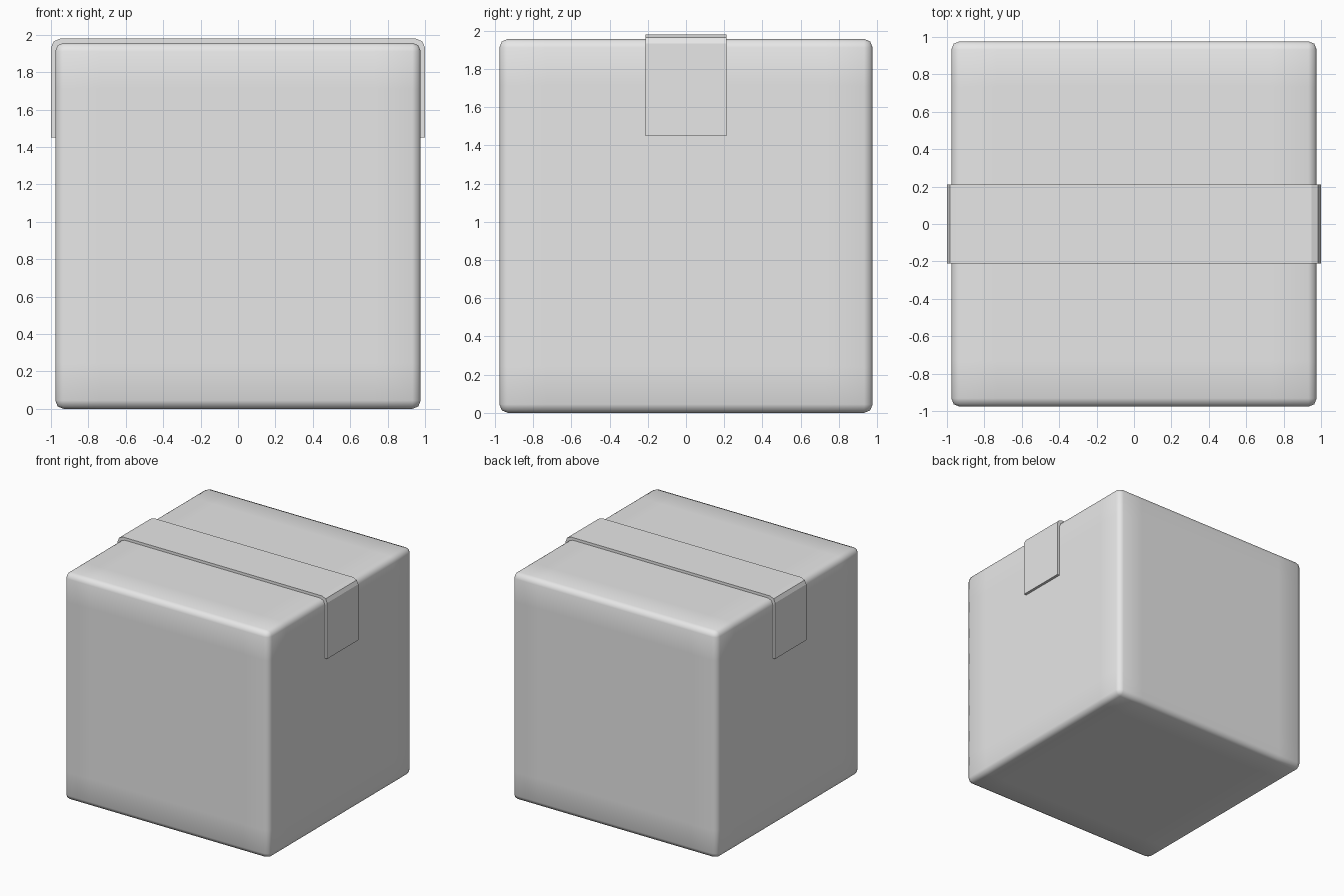
import bpy, bmesh

if "Cube" in bpy.data.objects:
    bpy.data.objects.remove(bpy.data.objects["Cube"])

grey = bpy.data.materials.new("light grey")
grey.diffuse_color = (0.8, 0.8, 0.8, 1)
grey.use_nodes = True
grey.node_tree.nodes["Principled BSDF"].inputs["Base Color"].default_value = grey.diffuse_color


def make_object(name, bm):
    bmesh.ops.recalc_face_normals(bm, faces=bm.faces[:])
    mesh = bpy.data.meshes.new(name)
    bm.to_mesh(mesh)
    bm.free()
    mesh.materials.append(grey)
    obj = bpy.data.objects.new(name, mesh)
    bpy.context.collection.objects.link(obj)
    return obj


# Box: gridded cube with small rounded edges, smooth shaded
SIZE, HEIGHT = 1.954, 1.957
bm = bmesh.new()
bmesh.ops.create_cube(bm, size=1)
bmesh.ops.subdivide_edges(bm, edges=bm.edges[:], cuts=7, use_grid_fill=True)
for v in bm.verts:
    v.co = (v.co.x * SIZE, v.co.y * SIZE, (v.co.z + 0.5) * HEIGHT)
sharp = [e for e in bm.edges if e.calc_face_angle(0) > 1]
bmesh.ops.bevel(bm, geom=sharp, offset=0.045, segments=2, profile=0.5,
                affect='EDGES', clamp_overlap=True)
for f in bm.faces:
    f.smooth = True
make_object("box", bm)

# Tape strip: folded over the top and down both sides
half_outer = [(1.0, 1.45), (1.0, 1.932), (0.985, 1.965), (0.95, 1.98)]
half_inner = [(0.974, 1.45), (0.974, 1.915), (0.961, 1.942), (0.932, 1.954)]


def mirrored(half):
    return half + [(-x, z) for x, z in reversed(half)]


outer, inner = mirrored(half_outer), mirrored(half_inner)
bm = bmesh.new()
rings = [[[bm.verts.new((x, y, z)) for x, z in path] for path in (outer, inner)]
         for y in (-0.212, 0.212)]
(fo, fi), (bo, bi) = rings
for i in range(len(outer) - 1):
    j = i + 1
    for quad in ((fo[i], fo[j], bo[j], bo[i]), (fi[i], fi[j], bi[j], bi[i]),
                 (fo[i], fo[j], fi[j], fi[i]), (bo[i], bo[j], bi[j], bi[i])):
        bm.faces.new(quad)
for k in (0, -1):
    bm.faces.new((fo[k], bo[k], bi[k], fi[k]))
make_object("tape_strip", bm)
